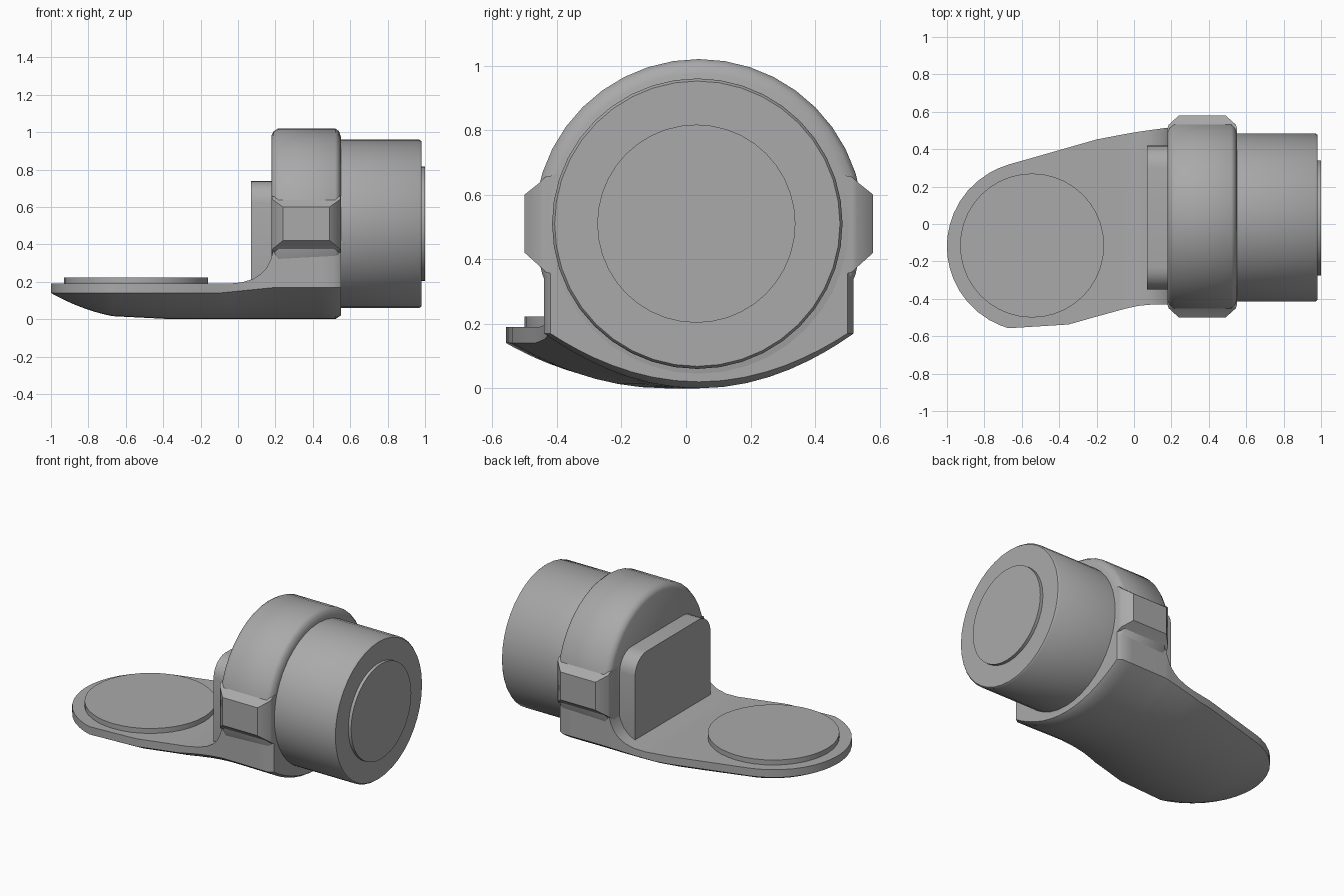
import bpy, bmesh, math

if "Cube" in bpy.data.objects:
    bpy.data.objects.remove(bpy.data.objects["Cube"])

grey = bpy.data.materials.new("plain_grey")
grey.diffuse_color = (0.4, 0.4, 0.4, 1)
grey.use_nodes = True
grey.node_tree.nodes["Principled BSDF"].inputs["Base Color"].default_value = grey.diffuse_color


def finish(name, sections, caps=True):
    """Skin a list of equal-length closed sections into one smooth-shaded solid."""
    bm = bmesh.new()
    rows = [[bm.verts.new(p) for p in s] for s in sections]
    n = len(rows[0])
    for a, b in zip(rows, rows[1:]):
        for i in range(n):
            bm.faces.new((a[i], a[(i + 1) % n], b[(i + 1) % n], b[i]))
    bm.faces.new(rows[0])
    bm.faces.new(rows[-1])
    bmesh.ops.recalc_face_normals(bm, faces=bm.faces)
    me = bpy.data.meshes.new(name)
    bm.to_mesh(me)
    bm.free()
    me.materials.append(grey)
    ob = bpy.data.objects.new(name, me)
    bpy.context.collection.objects.link(ob)
    bpy.ops.object.select_all(action='DESELECT')
    ob.select_set(True)
    bpy.context.view_layer.objects.active = ob
    bpy.ops.object.shade_smooth_by_angle(angle=math.radians(40))
    return ob


def lathe_x(name, profile, cy, cz, n=40):
    """Round part along x from (x, radius) pairs."""
    finish(name, [[(x, cy + r * math.cos(2 * math.pi * i / n), cz + r * math.sin(2 * math.pi * i / n))
                   for i in range(n)] for x, r in profile])


# round housing: collar, barrel and end cap
lathe_x("collar", [(0.18, 0.475), (0.19, 0.495), (0.215, 0.51), (0.52, 0.51),
                   (0.54, 0.495), (0.55, 0.465)], 0.04, 0.51)
lathe_x("barrel", [(0.5, 0.45), (0.97, 0.45), (0.98, 0.442)], 0.035, 0.51)
lathe_x("end_cap", [(0.96, 0.307), (1.0, 0.307)], 0.032, 0.51)

# side bosses on the collar, stepping out to a smaller flat face
for side, name in ((1, "boss_right"), (-1, "boss_left")):
    secs = []
    for d, x0, x1, z0, z1 in ((0.40, 0.18, 0.55, 0.34, 0.67), (0.475, 0.18, 0.55, 0.36, 0.655),
                              (0.49, 0.185, 0.545, 0.375, 0.64), (0.54, 0.24, 0.49, 0.42, 0.60)):
        y = 0.04 + side * d
        secs.append([(x0, y, z0), (x1, y, z0), (x1, y, z1), (x0, y, z1)])
    finish(name, secs)

# back plate: rounded square
plate = []
for cy, cz, a0 in ((0.30, 0.62, 0), (-0.23, 0.62, 90), (-0.23, 0.22, 180), (0.30, 0.22, 270)):
    for k in range(7):
        a = math.radians(a0 + 15 * k)
        plate.append((cy + 0.12 * math.cos(a), cz + 0.12 * math.sin(a)))
finish("back_plate", [[(x, y, z) for y, z in plate] for x in (0.07, 0.2)])

# foot: hull-bottomed tongue, flaring up into the collar
CX, CY, R = -0.545, -0.12, 0.455


def lerp(x, pts):
    for (xa, a), (xb, b) in zip(pts, pts[1:]):
        if x <= xb:
            return a + (b - a) * max(0, (x - xa) / (xb - xa))
    return pts[-1][1]


HI = [(-0.68, 0.315), (-0.2, 0.452), (0, 0.49), (0.18, 0.515), (0.55, 0.52)]
LO = [(-0.43, -0.56), (-0.2, -0.495), (0, -0.44), (0.1, -0.43), (0.55, -0.44)]
TOP = [(-0.05, 0.19), (0.02, 0.197), (0.08, 0.215), (0.12, 0.24), (0.15, 0.27),
       (0.175, 0.32), (0.19, 0.37), (0.55, 0.37)]
stations = [CX - R * math.cos(math.radians(a)) for a in (3, 8, 15, 23, 32, 41, 50, 60, 68, 74)]
stations += [-0.35, -0.2, -0.1, -0.05, 0.02, 0.08, 0.12, 0.15, 0.175, 0.19, 0.3, 0.45, 0.52, 0.55]
secs, N = [], 20
for x in stations:
    s = math.sqrt(max(0, R * R - (x - CX) ** 2))
    hi = CY + s if x < -0.68 else lerp(x, HI)
    lo = CY - s if x < -0.43 else lerp(x, LO)
    end = 0.02 if x > 0.54 else 0
    hi, lo, top = hi - end, lo + end, lerp(x, TOP)
    rim = 0.14 + 0.03 * min(1, max(0, (x + 0.1) / 0.3))
    zmin = 0.14 * max(0, (-0.5 - x) / 0.5) ** 2 + end
    c, w = (hi + lo) / 2, (hi - lo) / 2
    sec = [(x, hi, top), (x, lo, top)]
    for i in range(N + 1):
        u = -math.cos(math.pi * i / N)
        sec.append((x, c + w * u, rim - (rim - zmin) * (1 - u * u)))
    secs.append(sec)
finish("foot", secs)

# round pad on the foot
finish("foot_pad", [[(-0.545 + 0.385 * math.cos(2 * math.pi * i / 40),
                      -0.115 + 0.385 * math.sin(2 * math.pi * i / 40), z) for i in range(40)]
                    for z in (0.17, 0.222)])
